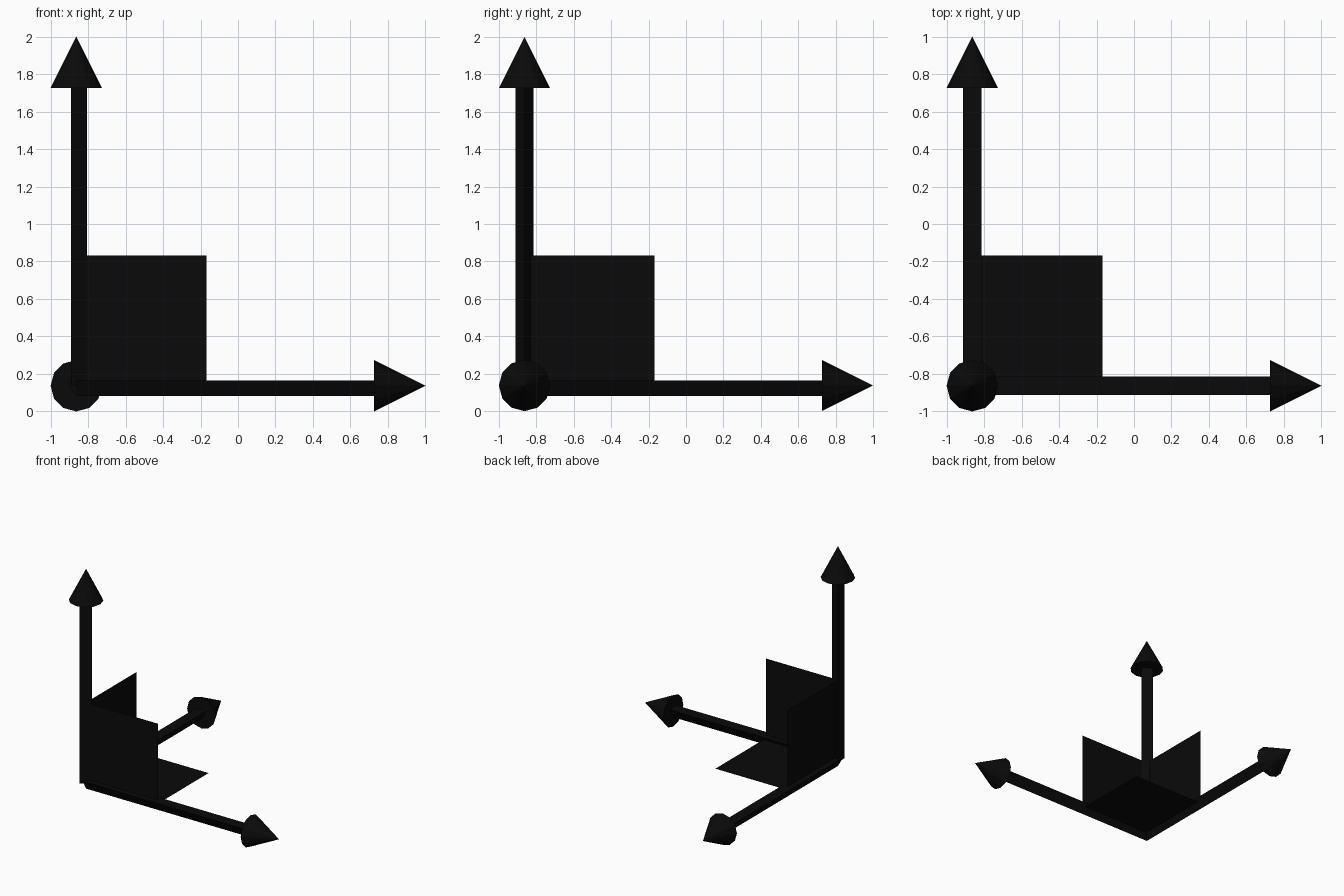
import bpy
import bmesh
from math import sin, cos, tau
from mathutils import Vector

if "Cube" in bpy.data.objects:
    bpy.data.objects.remove(bpy.data.objects["Cube"])

R = 0.137                                   # arrowhead radius
ORIGIN = Vector((-1 + R, -1 + R, R))
LENGTH = 2 - R                              # origin to arrow tip
HEAD = 0.274                                # arrowhead length
SHAFT_R = 0.056
SIDE = 0.696                                # plane panel size

black = bpy.data.materials.new("black")
black.diffuse_color = (0.003, 0.003, 0.003, 1)
black.use_nodes = True
black.node_tree.nodes["Principled BSDF"].inputs["Base Color"].default_value = black.diffuse_color


def finish(name, bm, solid=True):
    if solid:
        bmesh.ops.recalc_face_normals(bm, faces=bm.faces)
    mesh = bpy.data.meshes.new(name)
    bm.to_mesh(mesh)
    bm.free()
    mesh.materials.append(black)
    bpy.context.collection.objects.link(bpy.data.objects.new(name, mesh))


def ring(bm, axis, up, dist, radius, sides):
    side = axis.cross(up)
    return [bm.verts.new(ORIGIN + axis * dist
                         + up * radius * cos(tau * i / sides)
                         + side * radius * sin(tau * i / sides))
            for i in range(sides)]


def arrow(label, axis, up):
    # three-sided shaft, one edge pointing along "up"
    bm = bmesh.new()
    a = ring(bm, axis, up, 0, SHAFT_R, 3)
    b = ring(bm, axis, up, LENGTH - HEAD, SHAFT_R, 3)
    for i in range(3):
        j = (i + 1) % 3
        bm.faces.new((a[i], a[j], b[j], b[i]))
    bm.faces.new(a)
    bm.faces.new(b)
    finish(label + "_axis_shaft", bm)

    # faceted cone head
    bm = bmesh.new()
    base = ring(bm, axis, up, LENGTH - HEAD, R, 12)
    tip = bm.verts.new(ORIGIN + axis * LENGTH)
    for i in range(12):
        bm.faces.new((base[i], base[(i + 1) % 12], tip))
    bm.faces.new(base)
    finish(label + "_axis_head", bm)


X, Y, Z = Vector((1, 0, 0)), Vector((0, 1, 0)), Vector((0, 0, 1))
arrow("x", X, -Z)
arrow("y", Y, -Z)
arrow("z", Z, X)

# square panels between each pair of axes
for name, u, v in (("xy_panel", X, Y), ("xz_panel", X, Z), ("yz_panel", Y, Z)):
    bm = bmesh.new()
    corners = (ORIGIN, ORIGIN + u * SIDE, ORIGIN + (u + v) * SIDE, ORIGIN + v * SIDE)
    bm.faces.new([bm.verts.new(c) for c in corners])
    finish(name, bm, solid=False)
